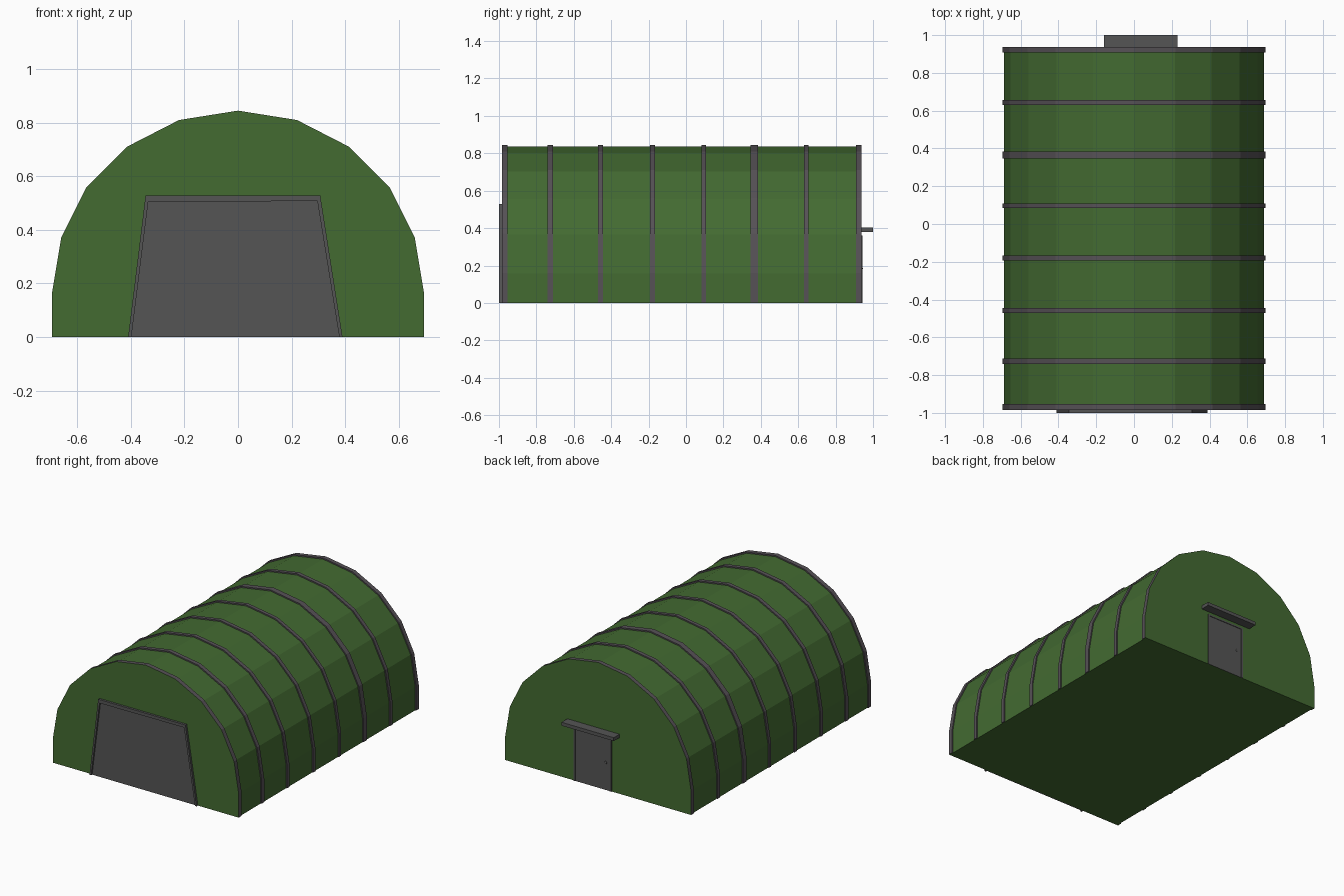
import bpy, bmesh
from mathutils import Vector

cube = bpy.data.objects.get("Cube")
if cube:
    bpy.data.objects.remove(cube, do_unlink=True)


def material(name, rgb):
    m = bpy.data.materials.new(name)
    m.use_nodes = True
    m.diffuse_color = (*rgb, 1)
    m.node_tree.nodes["Principled BSDF"].inputs["Base Color"].default_value = (*rgb, 1)
    return m


GREEN = material("canvas green", (0.056, 0.145, 0.031))
RIB = material("rib grey", (0.092, 0.082, 0.092))
GREY = material("door grey", (0.09, 0.09, 0.09))


def prism(name, outline, y0, y1, mats, rule=None):
    """Extrude an x-z outline from y0 to y1; rule picks a material per face."""
    bm = bmesh.new()
    face = bm.faces.new([bm.verts.new((x, y0, z)) for x, z in outline])
    ext = bmesh.ops.extrude_face_region(bm, geom=[face])
    moved = [v for v in ext["geom"] if isinstance(v, bmesh.types.BMVert)]
    bmesh.ops.translate(bm, verts=moved, vec=Vector((0, y1 - y0, 0)))
    bmesh.ops.recalc_face_normals(bm, faces=bm.faces)
    if rule:
        for f in bm.faces:
            f.material_index = rule(f.normal)
    mesh = bpy.data.meshes.new(name)
    bm.to_mesh(mesh)
    bm.free()
    obj = bpy.data.objects.new(name, mesh)
    for m in mats:
        mesh.materials.append(m)
    bpy.context.collection.objects.link(obj)
    return obj


def rect(x0, x1, z0, z1):
    return [(x0, z0), (x1, z0), (x1, z1), (x0, z1)]


def arch(scale, base):
    """Faceted arch, mirrored about x = 0."""
    half = [(0.695, 0.16), (0.66, 0.37), (0.565, 0.56), (0.415, 0.71), (0.22, 0.81)]
    right = [(0.695 * scale, base)] + [(x * scale, z * scale) for x, z in half]
    return right + [(0, 0.845 * scale)] + [(-x, z) for x, z in reversed(right)]


# Hull
FRONT, BACK = -0.985, 0.938
prism("hull", arch(0.99, 0), FRONT + 0.005, BACK - 0.005, [GREEN])

# Ribs between the ends
for i, (y, width) in enumerate([(-0.726, 0.028), (-0.457, 0.026), (-0.18, 0.026),
                                (0.096, 0.024), (0.365, 0.038), (0.643, 0.026)]):
    prism(f"rib_{i + 1}", arch(1, 0.001), y - width / 2, y + width / 2, [RIB])

# End ribs, closed by green walls
prism("front_wall", arch(1, 0), FRONT, -0.954, [RIB, GREEN],
      lambda n: 1 if n.y < -0.5 or n.z < -0.5 else 0)
prism("back_wall", arch(1, 0), 0.909, BACK, [RIB, GREEN],
      lambda n: 1 if n.y > 0.5 or n.z < -0.5 else 0)

# Front gate: recessed panel inside a tapered frame
outer = [(-0.41, 0), (-0.345, 0.528), (0.307, 0.528), (0.39, 0)]
inner = [(0.378, 0), (0.296, 0.508), (-0.335, 0.504), (-0.398, 0)]
prism("gate_frame", outer + inner, -1.0, FRONT + 0.003, [GREY])
prism("gate_panel", inner, FRONT - 0.004, FRONT + 0.003, [GREY])

# Back door with frame, knob and canopy
prism("back_door", rect(-0.09, 0.168, 0, 0.35), BACK - 0.003, BACK + 0.002, [GREY])
frame = [(-0.102, 0), (-0.102, 0.36), (0.18, 0.36), (0.18, 0),
         (0.168, 0), (0.168, 0.35), (-0.09, 0.35), (-0.09, 0)]
prism("back_door_frame", frame, BACK - 0.003, BACK + 0.006, [GREY])
bpy.ops.mesh.primitive_uv_sphere_add(segments=10, ring_count=6, radius=0.009,
                                     location=(-0.058, BACK + 0.002, 0.185))
knob = bpy.context.object
knob.name = "back_door_knob"
knob.scale.y = 0.6
knob.data.materials.append(GREY)
prism("back_canopy", rect(-0.16, 0.23, 0.38, 0.403), BACK - 0.003, 1.0, [GREY])
